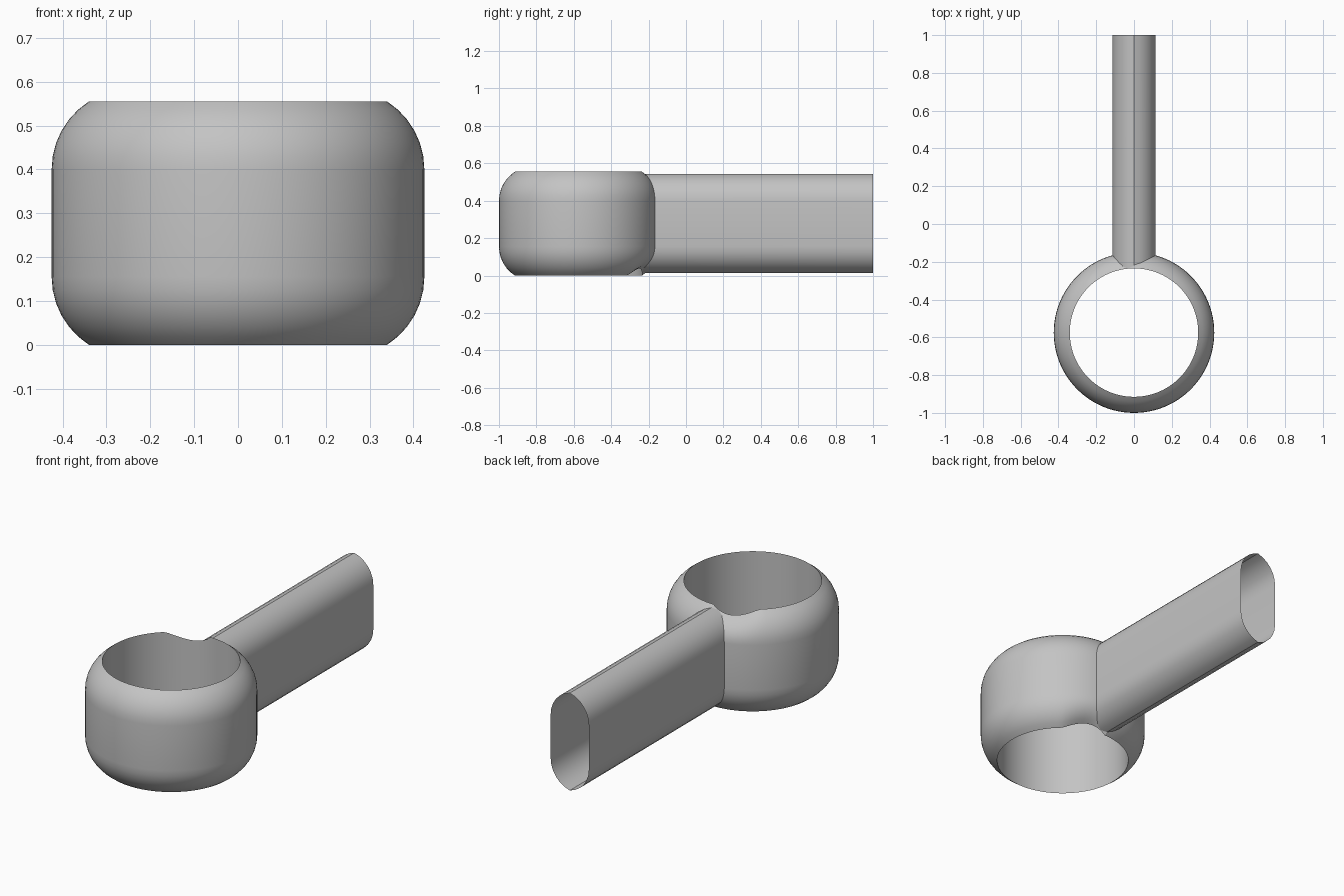
import bpy, bmesh
from math import sin, cos, pi, sqrt, radians, asin, degrees, atan2

cube = bpy.data.objects.get("Cube")
if cube:
    bpy.data.objects.remove(cube)

CY = -0.575            # ring centre
MID = 0.2775           # mid height of both parts
R_IN, R_OUT = 0.34, 0.425
SEGS, ARC = 96, 6

grey = bpy.data.materials.new("plain grey")
grey.use_nodes = True
colour = (0.55, 0.55, 0.55, 1)
grey.diffuse_color = colour
grey.node_tree.nodes["Principled BSDF"].inputs["Base Color"].default_value = colour


def side_profile(inner, outer, half, arc_height):
    """Straight side that curves inwards at top and bottom, listed upwards."""
    drop = outer - inner
    radius = (drop ** 2 + arc_height ** 2) / (2 * drop)
    end = asin(arc_height / radius)
    upper = [(outer - radius + radius * cos(end * i / ARC),
              half - arc_height + radius * sin(end * i / ARC))
             for i in range(ARC + 1)]
    return [(r, MID - z) for r, z in reversed(upper)] + [(r, MID + z) for r, z in upper]


def finish(name, bm):
    bmesh.ops.recalc_face_normals(bm, faces=bm.faces)
    mesh = bpy.data.meshes.new(name)
    bm.to_mesh(mesh)
    bm.free()
    obj = bpy.data.objects.new(name, mesh)
    bpy.context.collection.objects.link(obj)
    mesh.materials.append(grey)
    bpy.ops.object.select_all(action="DESELECT")
    obj.select_set(True)
    bpy.context.view_layer.objects.active = obj
    bpy.ops.object.shade_smooth_by_angle(angle=radians(30))


def bridge(bm, rows, closed_rows):
    """Skin neighbouring rows of vertices with quads."""
    pairs = list(zip(rows, rows[1:])) + ([(rows[-1], rows[0])] if closed_rows else [])
    for a, b in pairs:
        for i in range(len(a)):
            j = (i + 1) % len(a)
            bm.faces.new((a[i], a[j], b[j], b[i]))


ring_half = side_profile(R_IN, R_OUT, MID, 0.155)
handle_half = side_profile(0.0, 0.115, 0.265, 0.145)


def lookup(profile, z):
    """Profile radius at a given height."""
    for (r0, z0), (r1, z1) in zip(profile, profile[1:]):
        if z0 <= z <= z1:
            return r0 + (r1 - r0) * (z - z0) / max(z1 - z0, 1e-6)
    return 0.0


def dipped(z, angle):
    """Lower the rim beside the handle: one side on top, the other below."""
    top = z > MID
    t = (angle if top else -angle) / radians(40)
    if not 0 < t < 1:
        return z
    weight = max(0, abs(z - MID) - 0.1225) / 0.155
    dip = 0.038 * sin(pi * t ** 0.8) * weight
    return z - dip if top else z + dip


# Ring: straight bore, rounded outside, angle measured from the handle
bm = bmesh.new()
rows = []
for s in range(SEGS):
    a = 2 * pi * s / SEGS
    a = a - 2 * pi if a > pi else a
    rows.append([bm.verts.new((-r * sin(a), CY + r * cos(a), dipped(z, a)))
                 for r, z in ring_half])
bridge(bm, rows, True)
# Open the outer wall where the hollow handle meets it
hidden = [f for f in bm.faces
          if all(v.co.y > CY + R_IN * 0.8
                 and abs(v.co.x) < lookup(handle_half, v.co.z) - 0.005
                 and sqrt(v.co.x ** 2 + (v.co.y - CY) ** 2) > R_IN + 0.02
                 for v in f.verts)]
bmesh.ops.delete(bm, geom=hidden, context="FACES")
finish("ring", bm)

# Handle: hollow tube with ridges above and below, open at the far end
bm = bmesh.new()
outline = handle_half + [(-x, z) for x, z in reversed(handle_half[1:-1])]
near, far = [], []
for x, z in outline:
    reach = max(R_IN + 0.001, lookup(ring_half, z) - 0.04)
    near.append(bm.verts.new((x, CY + sqrt(reach ** 2 - x ** 2), z)))
    far.append(bm.verts.new((x, 1.0, z)))
bridge(bm, [near, far], False)
finish("handle", bm)
